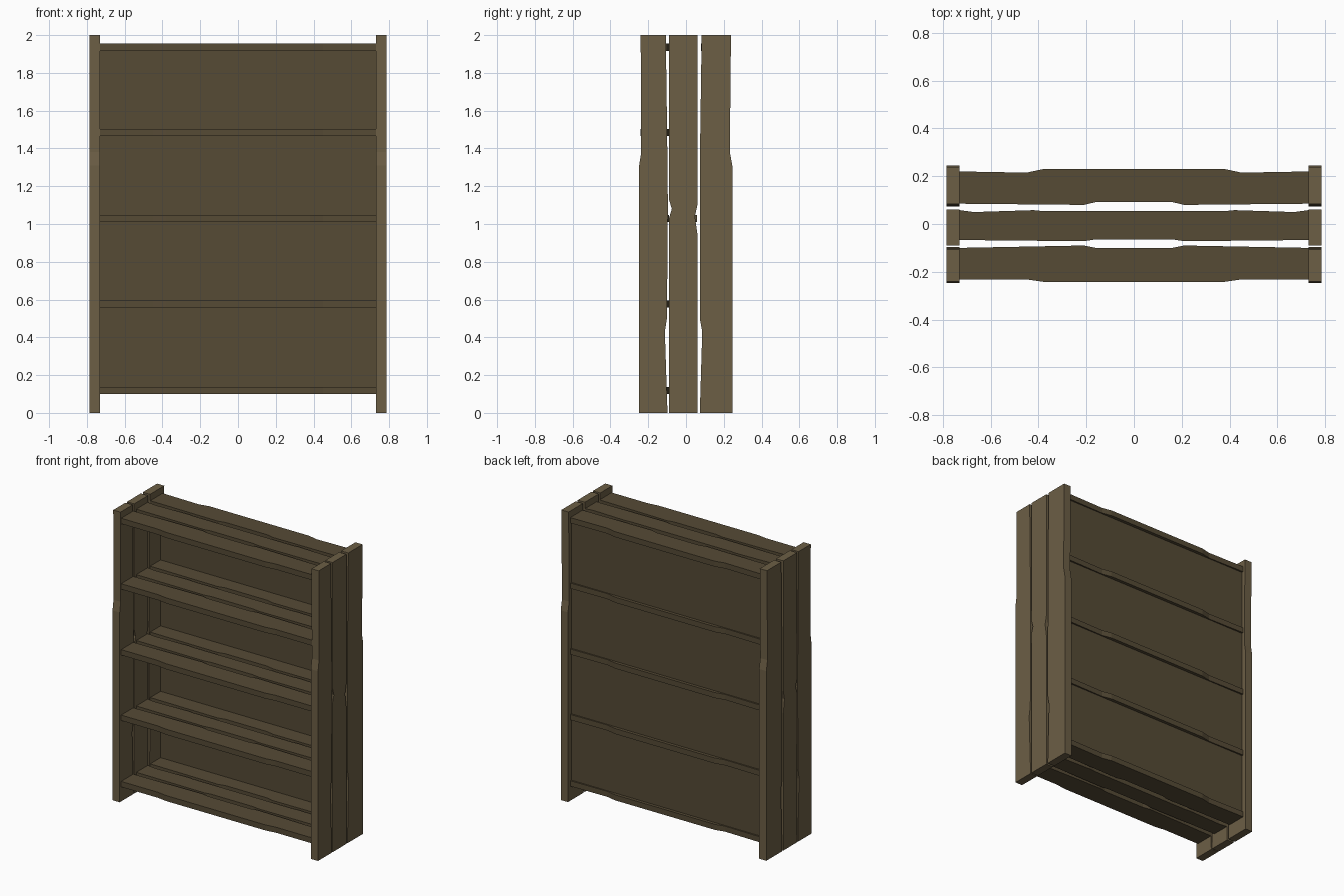
import bpy, bmesh
from mathutils import Vector

if "Cube" in bpy.data.objects:
    bpy.data.objects.remove(bpy.data.objects["Cube"])


def material(name, rgb):
    m = bpy.data.materials.new(name)
    m.diffuse_color = (*rgb, 1)
    m.use_nodes = True
    m.node_tree.nodes["Principled BSDF"].inputs["Base Color"].default_value = m.diffuse_color
    return m


LIGHT = material("light_wood", (0.150, 0.113, 0.060))
DARK = material("dark_wood", (0.092, 0.069, 0.036))


def plank(name, outline, place, thickness, mat):
    """Extrude a flat outline; place(u, v, w) maps it into the model."""
    bm = bmesh.new()
    face = bm.faces.new([bm.verts.new(place(u, v, 0)) for u, v in outline])
    shift = Vector(place(0, 0, thickness)) - Vector(place(0, 0, 0))
    ext = bmesh.ops.extrude_face_region(bm, geom=[face], use_keep_orig=True)
    bmesh.ops.translate(bm, vec=shift,
                        verts=[g for g in ext["geom"] if isinstance(g, bmesh.types.BMVert)])
    bmesh.ops.recalc_face_normals(bm, faces=bm.faces)
    me = bpy.data.meshes.new(name)
    bm.to_mesh(me)
    bm.free()
    me.materials.append(mat)
    ob = bpy.data.objects.new(name, me)
    bpy.context.collection.objects.link(ob)


# Upright outlines as (y, z), with worn edges
UPRIGHTS = {
    "front": [(-0.248, 0), (-0.098, 0), (-0.102, 0.12), (-0.112, 0.43), (-0.101, 0.5),
              (-0.096, 1.1), (-0.1, 1.48), (-0.107, 2), (-0.24, 2), (-0.237, 1.38), (-0.248, 1.31)],
    "middle": [(-0.09, 0), (0.06, 0), (0.06, 0.95), (0.047, 1.04), (0.06, 1.1), (0.06, 2),
               (-0.09, 2), (-0.09, 1.13), (-0.075, 1.08), (-0.09, 1.03)],
    "back": [(0.073, 0), (0.245, 0), (0.245, 1.31), (0.232, 1.38), (0.238, 2), (0.083, 2),
             (0.075, 1.45), (0.073, 0.5), (0.086, 0.43), (0.076, 0.1)],
}
for side, s in (("left", -1), ("right", 1)):
    for part, outline in UPRIGHTS.items():
        plank(f"{side}_upright_{part}", outline,
              lambda u, v, w: (s * (0.73 + w), u, v), 0.055, LIGHT)


def symmetric(front_edge, back_edge):
    """Half edges listed from the end inwards, mirrored across x = 0."""
    full = lambda e: [(-x, y) for x, y in e] + [(x, y) for x, y in reversed(e)]
    return full(front_edge) + full(back_edge)[::-1]


# Shelf plank outlines as (x, y)
SHELF = {
    "front": symmetric([(0.73, -0.232), (0.45, -0.232), (0.38, -0.242)],
                       [(0.73, -0.1), (0.21, -0.09), (0.16, -0.1)]),
    "middle": symmetric([(0.73, -0.067), (0.21, -0.072), (0.16, -0.064)],
                        [(0.73, 0.058), (0.67, 0.05), (0.42, 0.058), (0.38, 0.054)]),
    "back": symmetric([(0.73, 0.085), (0.21, 0.08), (0.16, 0.092)],
                      [(0.73, 0.22), (0.45, 0.215), (0.38, 0.23)]),
}
for i, z in enumerate((0.1, 0.558, 1.01, 1.465, 1.917)):
    for part, outline in SHELF.items():
        plank(f"shelf_{i + 1}_{part}", outline, lambda u, v, w: (u, v, z + w), 0.038, DARK)

# Back panel, set just inside the shelf ends
plank("back_panel", [(-0.73, 0.105), (0.73, 0.105), (0.73, 1.95), (-0.73, 1.95)],
      lambda u, v, w: (u, 0.198 + w, v), 0.01, DARK)
